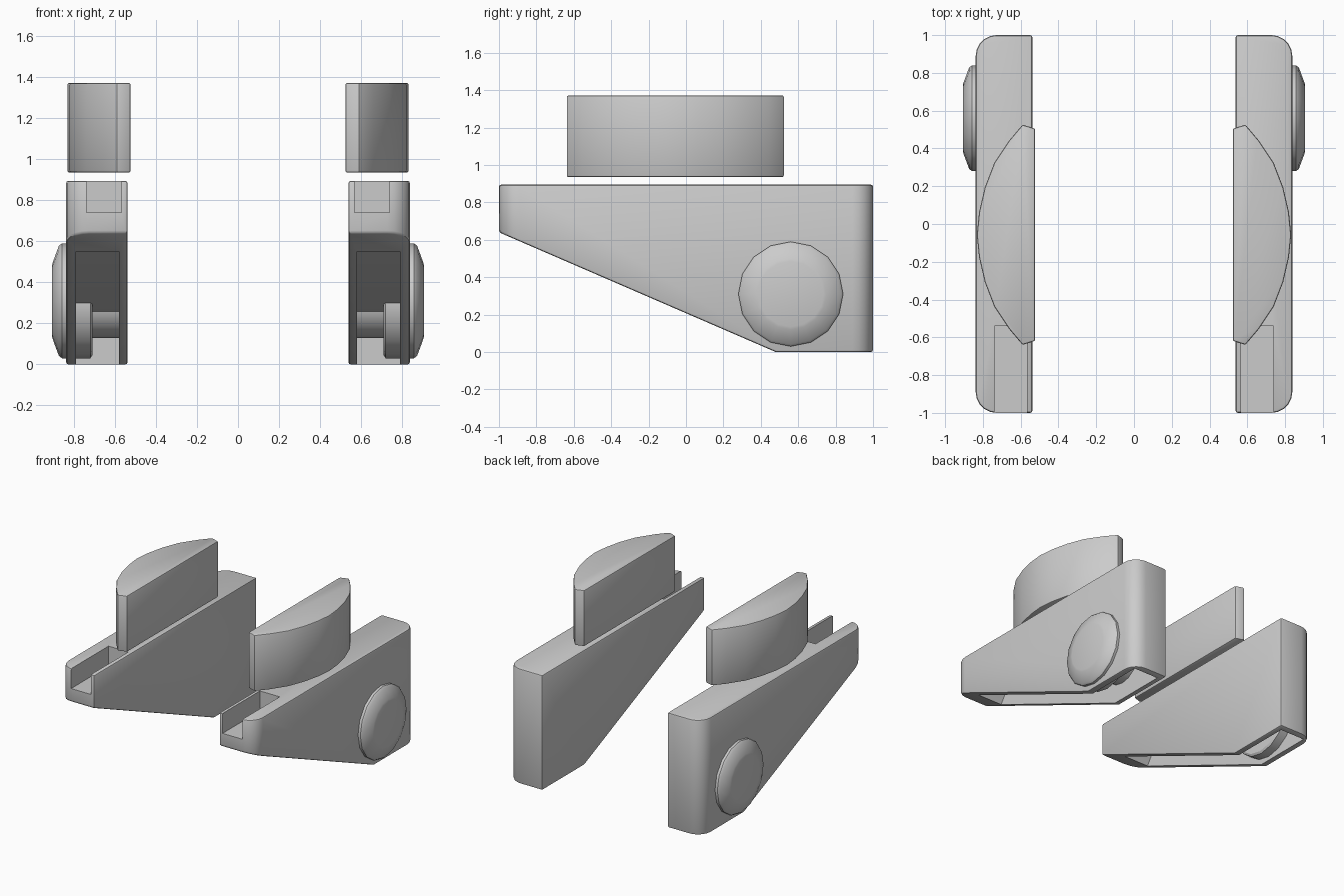
import bpy, bmesh
from math import radians, sin, cos, pi
from mathutils import Vector

if "Cube" in bpy.data.objects:
    bpy.data.objects.remove(bpy.data.objects["Cube"])


def make_object(name, bm):
    bmesh.ops.recalc_face_normals(bm, faces=bm.faces)
    me = bpy.data.meshes.new(name)
    bm.to_mesh(me)
    bm.free()
    ob = bpy.data.objects.new(name, me)
    bpy.context.collection.objects.link(ob)
    return ob


def prism(points, direction):
    # closed profile swept along a vector
    bm = bmesh.new()
    f = bm.faces.new([bm.verts.new(p) for p in points])
    res = bmesh.ops.extrude_face_region(bm, geom=[f])
    moved = [v for v in res["geom"] if isinstance(v, bmesh.types.BMVert)]
    bmesh.ops.translate(bm, verts=moved, vec=Vector(direction))
    return bm


def side_profile(yz, x0, x1):
    return prism([(x0, y, z) for y, z in yz], (x1 - x0, 0, 0))


def apply_mod(ob, kind, **settings):
    m = ob.modifiers.new(kind.title(), kind)
    for k, v in settings.items():
        setattr(m, k, v)
    bpy.ops.object.select_all(action='DESELECT')
    bpy.context.view_layer.objects.active = ob
    ob.select_set(True)
    bpy.ops.object.modifier_apply(modifier=m.name)


def finish(ob, bevel=0.0):
    if bevel:
        apply_mod(ob, 'BEVEL', width=bevel, segments=2,
                  limit_method='ANGLE', angle_limit=radians(35))
    apply_mod(ob, 'MIRROR', use_mirror_merge=False)
    bpy.ops.object.shade_smooth_by_angle(angle=radians(32))


# wedge housings: sloped underside, rounded outer upright corners
bm = side_profile([(-1, 0.64), (-1, 0.895), (1, 0.895), (1, 0), (0.48, 0)], 0.538, 0.838)
corners = [e for e in bm.edges
           if all(v.co.x > 0.8 and abs(v.co.y) > 0.99 for v in e.verts)
           and abs(e.verts[0].co.z - e.verts[1].co.z) > 0.1
           and e.verts[0].co.y * e.verts[1].co.y > 0]
bmesh.ops.bevel(bm, geom=corners, offset=0.11, segments=5, profile=0.5, affect='EDGES')
housing = make_object("wedge_housing", bm)
apply_mod(housing, 'BEVEL', width=0.012, segments=2,
          limit_method='ANGLE', angle_limit=radians(35))

# hollow underside and the open slot in the top front
hollow = side_profile([(-0.79, 0.55), (-0.70, 0.69), (0.51, 0.21), (0.95, 0.21),
                       (0.95, -0.2), (0.41, -0.2), (-0.86, 0.35)], 0.58, 0.79)
slot = side_profile([(-1.1, 0.74), (-0.54, 0.74), (-0.54, 1.0), (-1.1, 1.0)], 0.567, 0.738)
for name, cut in (("hollow_cutter", hollow), ("slot_cutter", slot)):
    cutter = make_object(name, cut)
    cutter.hide_render = True
    apply_mod(housing, 'BOOLEAN', object=cutter, operation='DIFFERENCE', solver='EXACT')
    bpy.data.objects.remove(cutter)
finish(housing)

# sixteen-sided side knobs with a thinner axle reaching into the hollow
rings = [(0.56, 0.18), (0.71, 0.18), (0.71, 0.265), (0.72, 0.28),
         (0.858, 0.28), (0.873, 0.268), (0.902, 0.19), (0.906, 0.175)]
bm = bmesh.new()
loops = [[bm.verts.new((x, 0.56 + r * sin(i * pi / 8), 0.31 + r * cos(i * pi / 8)))
          for i in range(16)] for x, r in rings]
for a, b in zip(loops, loops[1:]):
    for i in range(16):
        bm.faces.new((a[i], a[(i + 1) % 16], b[(i + 1) % 16], b[i]))
bm.faces.new(loops[0])
bm.faces.new(loops[-1])
finish(make_object("side_knob", bm))

# half-lens pads floating above the housings
half = [(0.523, 0.562), (0.59, 0.583), (0.66, 0.5), (0.74, 0.38), (0.79, 0.25), (0.82, 0.12)]
outline = half + [(0.832, 0)] + [(x, -y) for x, y in reversed(half)]
pad = make_object("curved_pad", prism([(x, y - 0.057, 0.935) for x, y in outline], (0, 0, 0.437)))
finish(pad, 0.01)
